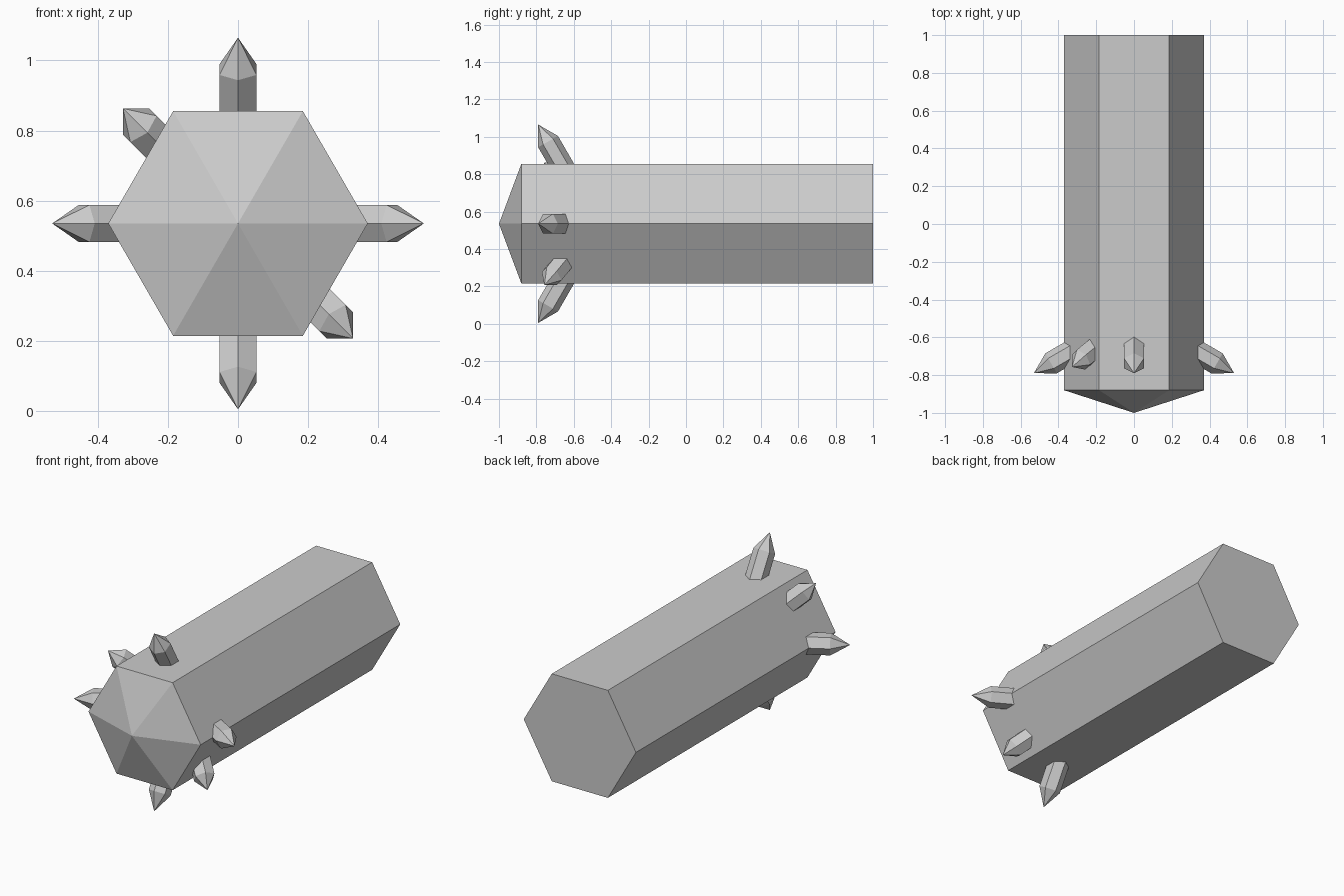
import bpy
import bmesh
import math
from mathutils import Matrix, Vector

default_cube = bpy.data.objects.get("Cube")
if default_cube:
    bpy.data.objects.remove(default_cube, do_unlink=True)

grey = bpy.data.materials.new("stone_grey")
grey.use_nodes = True
grey.diffuse_color = (0.6, 0.6, 0.6, 1)
grey.node_tree.nodes["Principled BSDF"].inputs["Base Color"].default_value = (0.6, 0.6, 0.6, 1)

CENTRE = Vector((0, 0, 0.535))


def crystal(name, radius, shaft, point, turn, matrix):
    """Six-sided prism along +z with a pointed end; its tip is at the local origin."""
    bm = bmesh.new()
    rings = []
    for z in (-shaft - point, -point):
        ring = []
        for i in range(6):
            a = turn + i * math.pi / 3
            ring.append(bm.verts.new((radius * math.cos(a), radius * math.sin(a), z)))
        rings.append(ring)
    tip = bm.verts.new((0, 0, 0))
    low, high = rings
    bm.faces.new(low[::-1])
    for i in range(6):
        j = (i + 1) % 6
        bm.faces.new((low[i], low[j], high[j], high[i]))
        bm.faces.new((high[i], high[j], tip))
    bm.transform(matrix)
    bmesh.ops.recalc_face_normals(bm, faces=bm.faces)
    mesh = bpy.data.meshes.new(name)
    bm.to_mesh(mesh)
    bm.free()
    mesh.materials.append(grey)
    obj = bpy.data.objects.new(name, mesh)
    bpy.context.collection.objects.link(obj)
    return obj


# Main shaft, lying along y with its point to the front
lay_down = Matrix.Translation(CENTRE + Vector((0, -1, 0))) @ Matrix.Rotation(math.pi / 2, 4, "X")
crystal("main_crystal", 0.37, 1.88, 0.12, 0, lay_down)


# Small crystals around the front end, each leaning forward
def small_crystal(name, angle, reach, tip_y, shaft, point):
    matrix = (Matrix.Translation(CENTRE)
              @ Matrix.Rotation(math.radians(angle), 4, "Y")
              @ Matrix.Translation((0, tip_y, reach))
              @ Matrix.Rotation(math.radians(30), 4, "X"))
    crystal(name, 0.061, shaft, point, math.pi / 2, matrix)


for name, angle in (("top", 0), ("left", 90), ("bottom", 180), ("right", 270)):
    small_crystal(name + "_spike", angle, 0.53, -0.79, 0.22, 0.105)
for name, angle in (("lower_left", 135), ("upper_right", 315)):
    small_crystal(name + "_spike", angle, 0.464, -0.757, 0.17, 0.078)
